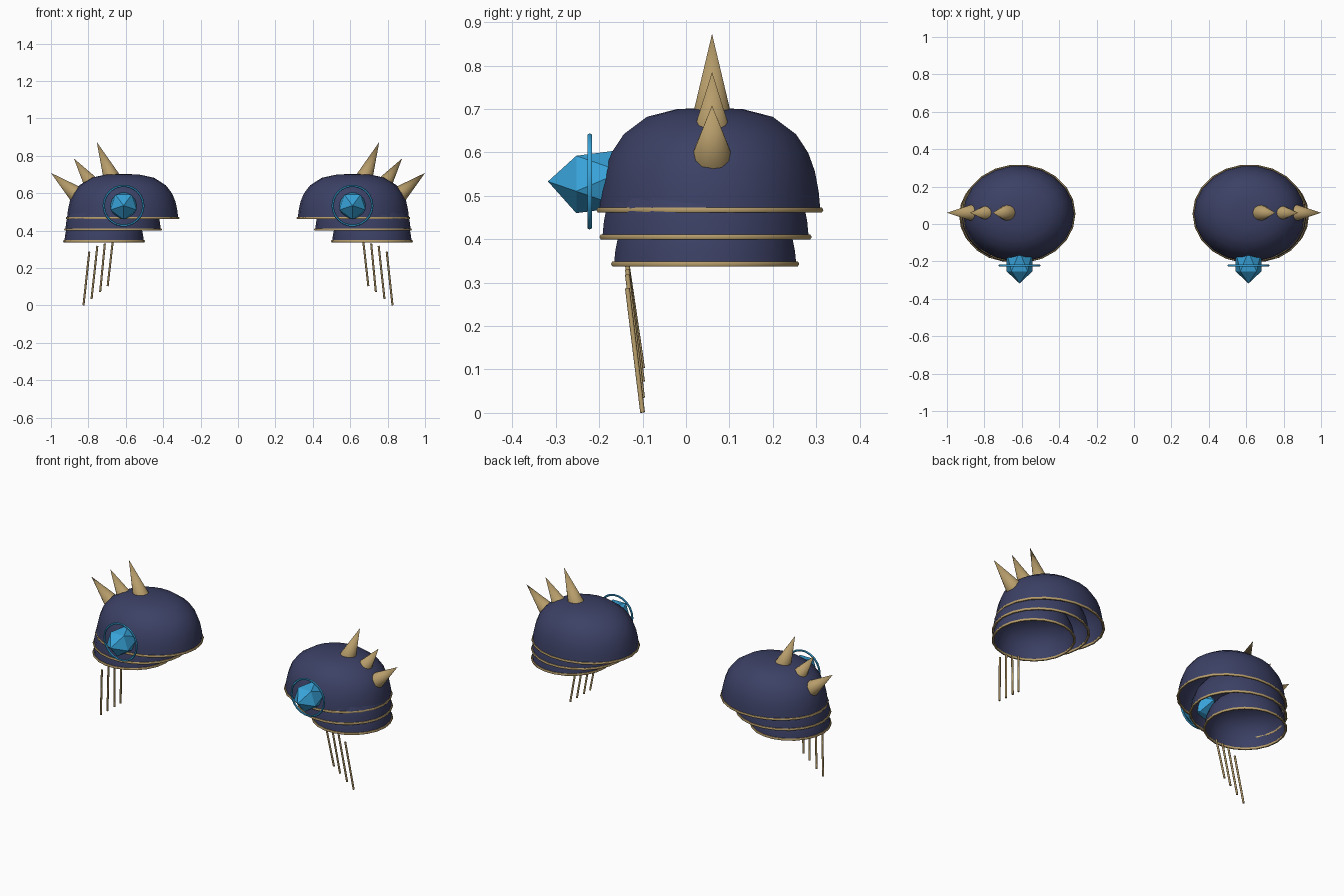
import bpy, bmesh, math
from mathutils import Vector, Matrix

if "Cube" in bpy.data.objects:
    bpy.data.objects.remove(bpy.data.objects["Cube"])


def material(name, rgb):
    m = bpy.data.materials.new(name)
    m.diffuse_color = (*rgb, 1)
    m.use_nodes = True
    m.node_tree.nodes["Principled BSDF"].inputs["Base Color"].default_value = m.diffuse_color
    return m


NAVY = material("navy", (0.045, 0.052, 0.13))
GOLD = material("gold", (0.47, 0.335, 0.145))
CYAN = material("cyan", (0.04, 0.37, 0.70))


def finish(name, bm, mat, smooth=None):
    bmesh.ops.recalc_face_normals(bm, faces=bm.faces)
    me = bpy.data.meshes.new(name)
    bm.to_mesh(me)
    bm.free()
    me.materials.append(mat)
    ob = bpy.data.objects.new(name, me)
    bpy.context.collection.objects.link(ob)
    if smooth:
        bpy.ops.object.select_all(action='DESELECT')
        ob.select_set(True)
        bpy.context.view_layer.objects.active = ob
        bpy.ops.object.shade_smooth_by_angle(angle=math.radians(smooth))
    return ob


def dome(name, c, rx, ry, h, segs=22):
    """Open-bottomed dome: a boxy rounded profile swept round an ellipse."""
    profile = [(1, 0), (0.985, 0.18), (0.95, 0.38), (0.89, 0.56),
               (0.78, 0.74), (0.57, 0.91), (0.3, 0.985)]
    bm = bmesh.new()
    rings = []
    for f, t in profile:
        rings.append([bm.verts.new((c[0] + rx * f * math.cos(a), c[1] + ry * f * math.sin(a), c[2] + h * t))
                      for a in (2 * math.pi * i / segs for i in range(segs))])
    for lo, hi in zip(rings, rings[1:]):
        for i in range(segs):
            j = (i + 1) % segs
            bm.faces.new((lo[i], lo[j], hi[j], hi[i]))
    top = bm.verts.new((c[0], c[1], c[2] + h))
    for i in range(segs):
        bm.faces.new((rings[-1][i], rings[-1][(i + 1) % segs], top))
    return finish(name, bm, NAVY, 50)


def hoop(name, c, rx, ry, tube, mat, upright=False, segs=22, sides=6):
    """Thin elliptical ring, lying flat or standing to face the front."""
    bm = bmesh.new()
    grid = []
    for i in range(segs):
        a = 2 * math.pi * i / segs
        row = []
        for k in range(sides):
            b = 2 * math.pi * k / sides
            u = (rx + tube * math.cos(b)) * math.cos(a)
            v = (ry + tube * math.cos(b)) * math.sin(a)
            w = tube * math.sin(b)
            offset = Vector((u, w, v)) if upright else Vector((u, v, w))
            row.append(bm.verts.new(Vector(c) + offset))
        grid.append(row)
    for i in range(segs):
        n = grid[(i + 1) % segs]
        for k in range(sides):
            m = (k + 1) % sides
            bm.faces.new((grid[i][k], n[k], n[m], grid[i][m]))
    return finish(name, bm, mat, 60)


def rod(name, start, end, r1, r2, sides):
    """Cone or cylinder between two points."""
    a, b = Vector(start), Vector(end)
    d = b - a
    rot = d.to_track_quat('Z', 'Y').to_matrix().to_4x4()
    bm = bmesh.new()
    bmesh.ops.create_cone(bm, cap_ends=True, segments=sides, radius1=r1, radius2=r2,
                          depth=d.length, matrix=Matrix.Translation((a + b) / 2) @ rot)
    bmesh.ops.remove_doubles(bm, verts=bm.verts, dist=1e-5)
    return finish(name, bm, GOLD, 50)


def gem(name, c, r, depth):
    """Faceted twenty-sided stone with one point facing the front."""
    bm = bmesh.new()
    front = bm.verts.new((c[0], c[1] - depth, c[2]))
    back = bm.verts.new((c[0], c[1] + depth, c[2]))

    def ring(y, turn):
        return [bm.verts.new((c[0] + r * math.sin(turn + i * math.tau / 5), c[1] + y,
                              c[2] + r * math.cos(turn + i * math.tau / 5))) for i in range(5)]
    p = ring(-0.447 * depth, math.pi / 5)
    q = ring(0.447 * depth, 2 * math.pi / 5)
    for i in range(5):
        j = (i + 1) % 5
        bm.faces.new((front, p[i], p[j]))
        bm.faces.new((back, q[j], q[i]))
        bm.faces.new((p[i], q[i], p[j]))
        bm.faces.new((p[j], q[i], q[j]))
    return finish(name, bm, CYAN)


# name, centre, half width, half depth, height
LAYERS = [("upper", 0.617, 0.055, 0.467, 0.297, 0.257, 0.236),
          ("middle", 0.668, 0.045, 0.405, 0.255, 0.240, 0.205),
          ("lower", 0.716, 0.044, 0.343, 0.212, 0.212, 0.175)]
# base x, z then tip x, z
SPIKES = [(0.672, 0.675, 0.755, 0.873), (0.772, 0.635, 0.877, 0.785), (0.86, 0.59, 1.0, 0.708)]
# top x, z then bottom x, z
RODS = [(0.67, 0.34, 0.697, 0.103), (0.712, 0.33, 0.737, 0.072),
        (0.752, 0.318, 0.783, 0.035), (0.795, 0.287, 0.826, 0.001)]

for side, s in (("right", 1), ("left", -1)):
    # stacked shoulder plates with gold rims
    for n, x, y, z, rx, ry, h in LAYERS:
        dome(f"{side}_{n}_plate", (s * x, y, z), rx, ry, h)
        hoop(f"{side}_{n}_trim", (s * x, y, z), rx, ry, 0.007, GOLD)
    # crest of spikes
    for i, (x1, z1, x2, z2) in enumerate(SPIKES):
        rod(f"{side}_spike_{i + 1}", (s * x1, 0.06, z1), (s * x2, 0.06, z2), 0.047, 0, 12)
    # hanging rods
    for i, (x1, z1, x2, z2) in enumerate(RODS):
        rod(f"{side}_hanging_rod_{i + 1}", (s * x1, -0.135, z1), (s * x2, -0.1, z2), 0.0055, 0.0055, 8)
    # front jewel and its ring
    gem(f"{side}_gem", (s * 0.612, -0.2, 0.533), 0.073, 0.118)
    hoop(f"{side}_gem_ring", (s * 0.612, -0.222, 0.533), 0.106, 0.106, 0.006, CYAN, upright=True)
